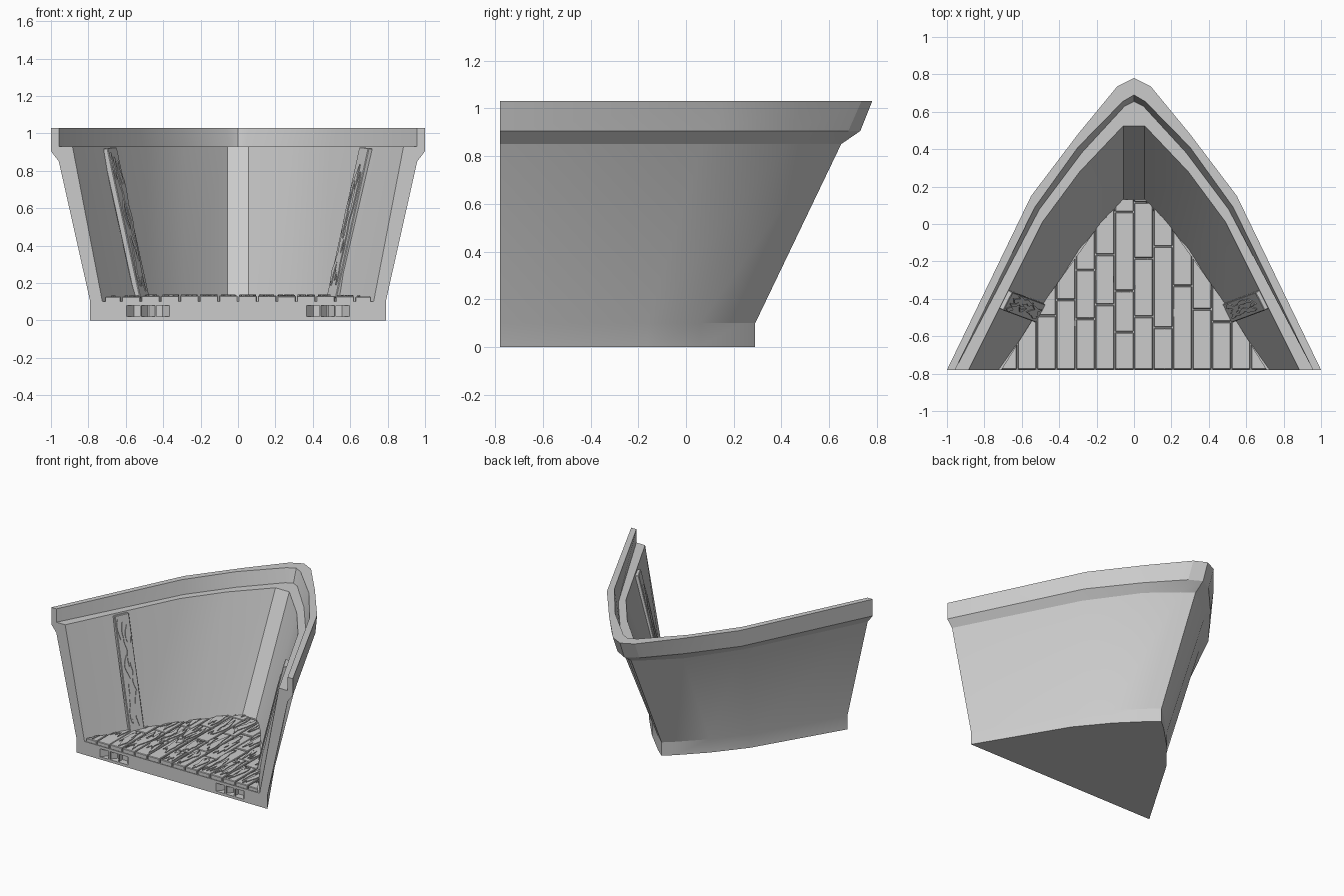
import bpy, bmesh, math, random
from mathutils import Vector, Matrix

random.seed(4)
if "Cube" in bpy.data.objects:
    bpy.data.objects.remove(bpy.data.objects["Cube"], do_unlink=True)

GREY = (0.6, 0.6, 0.6, 1)
mat = bpy.data.materials.new("plain grey")
mat.use_nodes = True
mat.diffuse_color = GREY
mat.node_tree.nodes["Principled BSDF"].inputs["Base Color"].default_value = GREY

STERN = -0.78


def make_object(name, bm, smooth=None):
    mesh = bpy.data.meshes.new(name)
    bm.to_mesh(mesh)
    bm.free()
    mesh.materials.append(mat)
    ob = bpy.data.objects.new(name, mesh)
    bpy.context.collection.objects.link(ob)
    bpy.ops.object.select_all(action='DESELECT')
    ob.select_set(True)
    bpy.context.view_layer.objects.active = ob
    if smooth:
        bpy.ops.object.shade_smooth_by_angle(angle=math.radians(smooth))


# Half outlines of the hull: height, then plan points from stern to bow
KEEL = [(0.79, STERN), (0.42, -0.16), (0.24, 0.06), (0.07, 0.23), (0, 0.29)]
FLOOR = [(0.725, STERN), (0.49, -0.45), (0.29, -0.13), (0.057, 0.12), (0, 0.12)]
SECTIONS = [
    (0.0, KEEL),
    (0.1, KEEL),
    (0.85, [(0.958, STERN), (0.52, 0.07), (0.27, 0.42), (0.08, 0.59), (0, 0.65)]),
    (0.905, [(1, STERN), (0.55, 0.13), (0.3, 0.45), (0.09, 0.68), (0, 0.73)]),
    (1.03, [(1, STERN), (0.55, 0.15), (0.3, 0.48), (0.09, 0.735), (0, 0.78)]),
    (1.03, [(0.957, STERN), (0.53, 0.09), (0.3, 0.41), (0.06, 0.655), (0, 0.69)]),
    (0.93, [(0.957, STERN), (0.505, 0.08), (0.28, 0.38), (0.05, 0.63), (0, 0.655)]),
    (0.93, [(0.885, STERN), (0.49, 0.01), (0.29, 0.28), (0.057, 0.525), (0, 0.525)]),
    (0.1, FLOOR),
]

# Hull shell, lofted through the sections, with keel, deck and stern wall ends
bm = bmesh.new()
rows = []
for z, half in SECTIONS:
    plan = half + [(-x, y) for x, y in reversed(half[:-1])]
    rows.append([bm.verts.new((x, y, z)) for x, y in plan])
for low, high in zip(rows, rows[1:]):
    for i in range(len(low) - 1):
        bm.faces.new((low[i], low[i + 1], high[i + 1], high[i]))
bm.faces.new(rows[0][::-1])
bm.faces.new(rows[-1])
sill_x = FLOOR[0][0]
bm.faces.new([r[0] for r in rows] + [bm.verts.new((sill_x, STERN, 0))])
bm.faces.new([bm.verts.new((-sill_x, STERN, 0))] + [r[-1] for r in reversed(rows)])
make_object("hull", bm, smooth=20)

# Stern sill: a grid of faces with the connector sockets pushed inward
sockets = [(group + side * 0.08, side) for group in (-0.48, 0.48) for side in (-1, 0, 1)]
columns = [-sill_x, sill_x]
for x, side in sockets:
    columns += [x - 0.035, x + 0.035]
columns.sort()
bm = bmesh.new()
grid = [[bm.verts.new((x, STERN, z)) for x in columns] for z in (0, 0.02, 0.08, 0.1)]
holes = []
for j in range(3):
    for i in range(len(columns) - 1):
        face = bm.faces.new((grid[j][i], grid[j][i + 1], grid[j + 1][i + 1], grid[j + 1][i]))
        if j == 1 and i % 2 == 1:
            holes.append(face)
pushed = bmesh.ops.extrude_discrete_faces(bm, faces=holes)["faces"]
for face, (x, side) in zip(pushed, sockets):
    bmesh.ops.translate(bm, verts=face.verts, vec=(-side * 0.04, 0.05, 0))
make_object("stern_sill", bm)


def grain(bm, width, length, top, place):
    """One raised, wavy, tapering streak of wood grain on a board."""
    span = min(length * 0.9, random.uniform(0.12, 0.28))
    y0 = random.uniform(0.02, 0.98) * (length - span)
    x0 = random.uniform(-0.34, 0.34) * width
    sway, phase = random.uniform(0.004, 0.011), random.uniform(0, 6)
    thick = random.uniform(0.007, 0.012)
    rings = []
    steps = 8
    for i in range(steps + 1):
        t = i / steps
        x = x0 + sway * math.sin(phase + t * 5)
        w = thick * math.sin(math.pi * t) + 0.001
        y = y0 + span * t
        rings.append([bm.verts.new(place @ Vector(p)) for p in (
            (x - w, y, top - 0.002), (x - w, y, top + 0.006),
            (x + w, y, top + 0.006), (x + w, y, top - 0.002))])
    for a, b in zip(rings, rings[1:]):
        for k in range(4):
            bm.faces.new((a[k], a[k - 1], b[k - 1], b[k]))
    bm.faces.new(rings[0])
    bm.faces.new(rings[-1])


def board(bm, width, length, thick, place, streaks):
    """A bevelled board along local y, carrying grain on its top."""
    scale = Matrix.Diagonal((width, length, thick, 1))
    shift = Matrix.Translation((0, length / 2, thick / 2))
    verts = bmesh.ops.create_cube(bm, size=1, matrix=place @ shift @ scale)["verts"]
    edges = list({e for v in verts for e in v.link_edges})
    bmesh.ops.bevel(bm, geom=edges, offset=0.004, segments=1, affect='EDGES')
    for _ in range(streaks):
        grain(bm, width, length, thick, place)


# Floor planks in staggered rows, trimmed to the inside of the hull
bm = bmesh.new()
pitch = 0.104
for column in range(-7, 7):
    x = (column + 0.5) * pitch
    y = STERN + 0.003
    length = random.uniform(0.2, 0.45)
    while y < 0.13:
        place = Matrix.Translation((x, y, 0.097))
        board(bm, pitch - 0.005, length - 0.005, random.uniform(0.03, 0.036),
              place, int(2 + length * 14))
        y += length
        length = random.uniform(0.22, 0.45)
bmesh.ops.recalc_face_normals(bm, faces=bm.faces)
for a, b in zip(FLOOR, FLOOR[1:]):
    for side in (1, -1):
        normal = Vector(((b[1] - a[1]) * side, a[0] - b[0], 0)).normalized()
        point = Vector((a[0] * side, a[1], 0)) + normal * 0.012
        bmesh.ops.bisect_plane(bm, geom=bm.verts[:] + bm.edges[:] + bm.faces[:],
                               plane_co=point, plane_no=normal, clear_outer=True)
make_object("floor_planks", bm)

# Timber ribs leaning against both side walls
foot, head = Vector((0.515, -0.47, 0.12)), Vector((0.69, -0.405, 0.92))
along = (head - foot).normalized()
across = Vector((0.46, -0.89, 0))
across = (across - along * across.dot(along)).normalized()
inward = across.cross(along)
frame = Matrix((across, along, inward)).transposed().to_4x4()
frame = Matrix.Translation(foot - inward * 0.015) @ frame
for name, side in (("left_rib", 1), ("right_rib", -1)):
    bm = bmesh.new()
    board(bm, 0.11, (head - foot).length, 0.035,
          Matrix.Diagonal((side, 1, 1, 1)) @ frame, 16)
    bmesh.ops.recalc_face_normals(bm, faces=bm.faces)
    make_object(name, bm)
